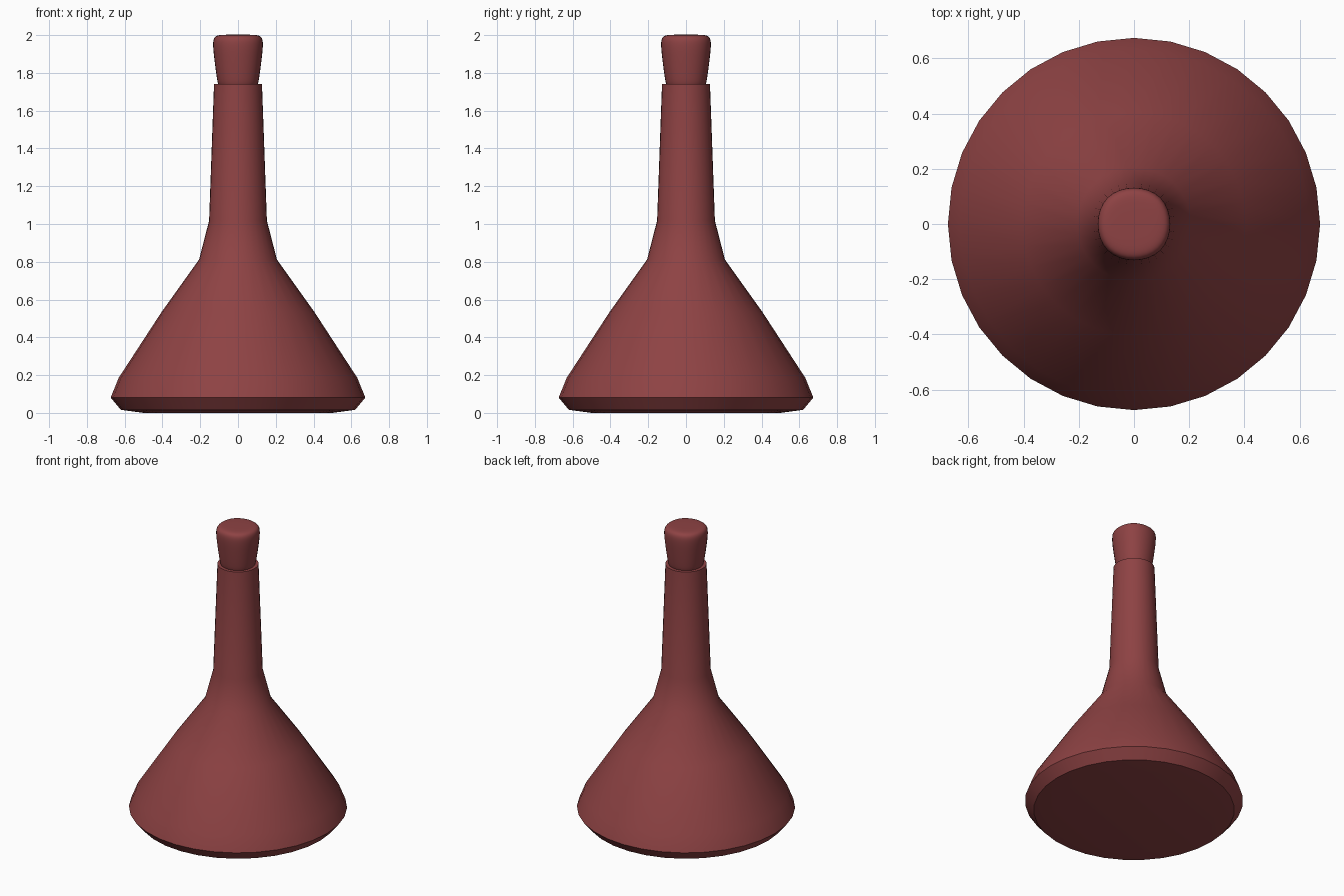
import bpy, math

if "Cube" in bpy.data.objects:
    bpy.data.objects.remove(bpy.data.objects["Cube"])

mat = bpy.data.materials.new("dark_red")
mat.diffuse_color = (0.27, 0.055, 0.057, 1)
mat.use_nodes = True
mat.node_tree.nodes["Principled BSDF"].inputs["Base Color"].default_value = mat.diffuse_color


def lathe(name, profile, sides, phase=0.0):
    """Revolve (radius, z) points around z and close both ends with a face."""
    verts = [(r * math.cos(phase + 2 * math.pi * i / sides),
              r * math.sin(phase + 2 * math.pi * i / sides), z)
             for r, z in profile for i in range(sides)]
    faces = [(k * sides + i, k * sides + (i + 1) % sides,
              (k + 1) * sides + (i + 1) % sides, (k + 1) * sides + i)
             for k in range(len(profile) - 1) for i in range(sides)]
    faces.append(tuple(reversed(range(sides))))
    faces.append(tuple(range(len(verts) - sides, len(verts))))
    mesh = bpy.data.meshes.new(name)
    mesh.from_pydata(verts, [], faces)
    mesh.materials.append(mat)
    obj = bpy.data.objects.new(name, mesh)
    bpy.context.collection.objects.link(obj)
    bpy.ops.object.select_all(action='DESELECT')
    obj.select_set(True)
    bpy.context.view_layer.objects.active = obj
    bpy.ops.object.shade_smooth_by_angle(angle=math.radians(35))
    return obj


# Conical flask with a long neck, flat lip and a recessed mouth
lathe("flask_body", [
    (0.50, 0.0), (0.62, 0.016), (0.674, 0.081), (0.632, 0.185), (0.404, 0.535),
    (0.206, 0.812), (0.153, 1.018), (0.127, 1.74), (0.105, 1.74), (0.10, 1.68)], 32)

# Stopper: tapered square block rounded by subdivision
d = math.sqrt(2) / 0.917  # half width of the rounded shape -> corner radius
stopper = lathe("stopper", [
    (0.06 * d, 1.715), (0.102 * d, 1.72), (0.112 * d, 1.77), (0.125 * d, 1.87),
    (0.134 * d, 1.95), (0.128 * d, 1.998), (0.075 * d, 2.003)], 4, math.pi / 4)
for p in stopper.data.polygons:
    p.use_smooth = True
sharp = stopper.data.attributes.get("sharp_edge")
if sharp:
    stopper.data.attributes.remove(sharp)
sub = stopper.modifiers.new("rounding", 'SUBSURF')
sub.levels = sub.render_levels = 3
